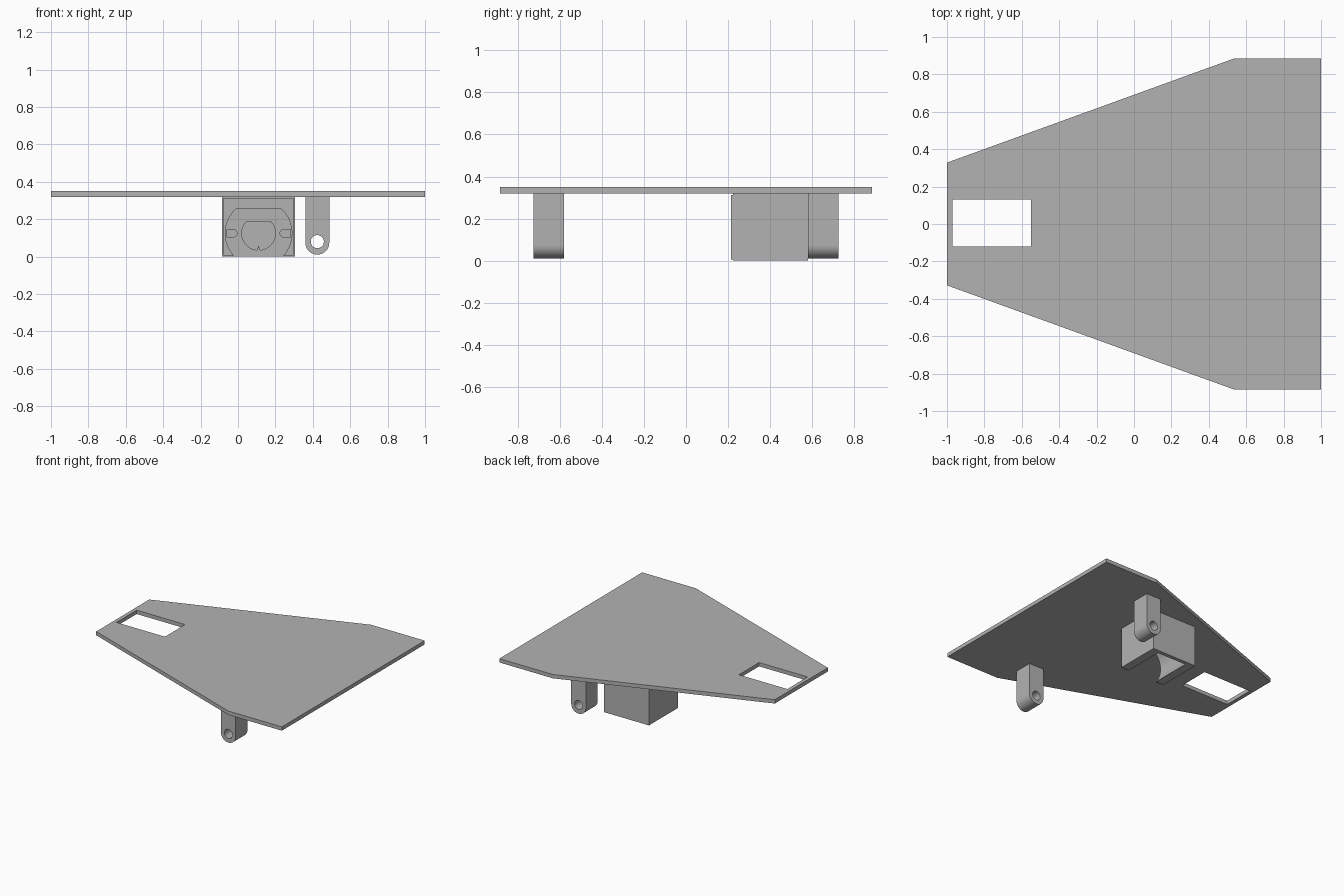
import bpy, bmesh, math
from mathutils import Vector

if "Cube" in bpy.data.objects:
    bpy.data.objects.remove(bpy.data.objects["Cube"], do_unlink=True)

grey = bpy.data.materials.new("plain grey")
grey.use_nodes = True
GREY = (0.45, 0.45, 0.45, 1)
grey.diffuse_color = GREY
grey.node_tree.nodes["Principled BSDF"].inputs["Base Color"].default_value = GREY


def prism(name, profile, axis, start, end, end_scale=1.0):
    """Extrude a 2D profile along z (profile in xy) or y (profile in xz)."""
    centre = sum((Vector(p) for p in profile), Vector((0, 0))) / len(profile)
    bm = bmesh.new()
    rings = []
    for depth, scale in ((start, 1.0), (end, end_scale)):
        ring = []
        for p in profile:
            a, b = centre + (Vector(p) - centre) * scale
            ring.append(bm.verts.new((a, b, depth) if axis == "z" else (a, depth, b)))
        rings.append(ring)
    bm.faces.new(rings[0])
    bm.faces.new(rings[1])
    for i in range(len(profile)):
        j = (i + 1) % len(profile)
        bm.faces.new((rings[0][i], rings[0][j], rings[1][j], rings[1][i]))
    bmesh.ops.recalc_face_normals(bm, faces=bm.faces)
    mesh = bpy.data.meshes.new(name)
    bm.to_mesh(mesh)
    bm.free()
    obj = bpy.data.objects.new(name, mesh)
    bpy.context.collection.objects.link(obj)
    mesh.materials.append(grey)
    return obj


def rect(x0, x1, y0, y1):
    return [(x0, y0), (x1, y0), (x1, y1), (x0, y1)]


def arc(cx, cy, r, a0, a1, steps):
    angles = [math.radians(a0 + (a1 - a0) * i / steps) for i in range(steps + 1)]
    return [(cx + r * math.cos(a), cy + r * math.sin(a)) for a in angles]


def flat_top_circle(cx, cz, r, top):
    """Circle with its top cut off level."""
    a = math.degrees(math.asin((top - cz) / r))
    return arc(cx, cz, r, 180 - a, 360 + a, 56)


def cut(target, cutter):
    mod = target.modifiers.new("cut", "BOOLEAN")
    mod.operation = "DIFFERENCE"
    mod.solver = "EXACT"
    mod.object = cutter
    bpy.context.view_layer.objects.active = target
    bpy.ops.object.modifier_apply(modifier=mod.name)
    bpy.data.objects.remove(cutter, do_unlink=True)


def smooth(obj):
    bpy.ops.object.select_all(action="DESELECT")
    obj.select_set(True)
    bpy.context.view_layer.objects.active = obj
    bpy.ops.object.shade_smooth_by_angle(angle=math.radians(30))


# Tapered deck plate with a rectangular window
outline = [(-1, -0.328), (0.535, -0.885), (1, -0.885),
           (1, 0.885), (0.535, 0.885), (-1, 0.328)]
plate = prism("deck_plate", outline, "z", 0.32, 0.35)
cut(plate, prism("window_cutter", rect(-0.97, -0.55, -0.12, 0.13), "z", 0.2, 0.5))

# Pair of round-ended lugs with pin holes
for side, name in ((1, "rear_lug"), (-1, "front_lug")):
    shape = [(0.36, 0.32)] + arc(0.424, 0.075, 0.064, 180, 360, 32) + [(0.488, 0.32)]
    lug = prism(name, shape, "y", side * 0.58, side * 0.725)
    hole = arc(0.424, 0.08, 0.035, 0, 360 - 11.25, 31)
    cut(lug, prism("pin_cutter", hole, "y", side * 0.5, side * 0.8))
    smooth(lug)

# Motor housing block, with a slightly narrowed front rim
CX, CZ = 0.11, 0.125
housing = prism("motor_housing", rect(-0.085, 0.305, 0, 0.32), "y", 0.223, 0.58)
rim = prism("housing_rim", rect(-0.078, 0.298, 0.006, 0.313), "y", 0.213, 0.223)

# Arched cavity, open at the front and underneath
for part in (housing, rim):
    cavity = flat_top_circle(CX, CZ, 0.178, 0.258)
    cut(part, prism("cavity_cutter", cavity, "y", 0.1, 0.55))
# Shallow pockets in the rear wall of the cavity
cut(housing, prism("boss_cutter", flat_top_circle(CX, CZ, 0.09, 0.185), "y", 0.5, 0.565))
for side in (1, -1):
    end = [(CX + side * x, z) for x, z in arc(0.135, CZ, 0.02, 90, 270, 12)]
    slot = [(CX + side * 0.17, 0.145)] + end + [(CX + side * 0.17, 0.105)]
    cut(housing, prism("slot_cutter", slot, "y", 0.54, 0.565))
smooth(housing)
smooth(rim)

# Small locating key at the bottom of the round pocket
prism("locating_key", [(CX - 0.008, 0.034), (CX + 0.008, 0.034), (CX, 0.06)],
      "y", 0.55, 0.57)
